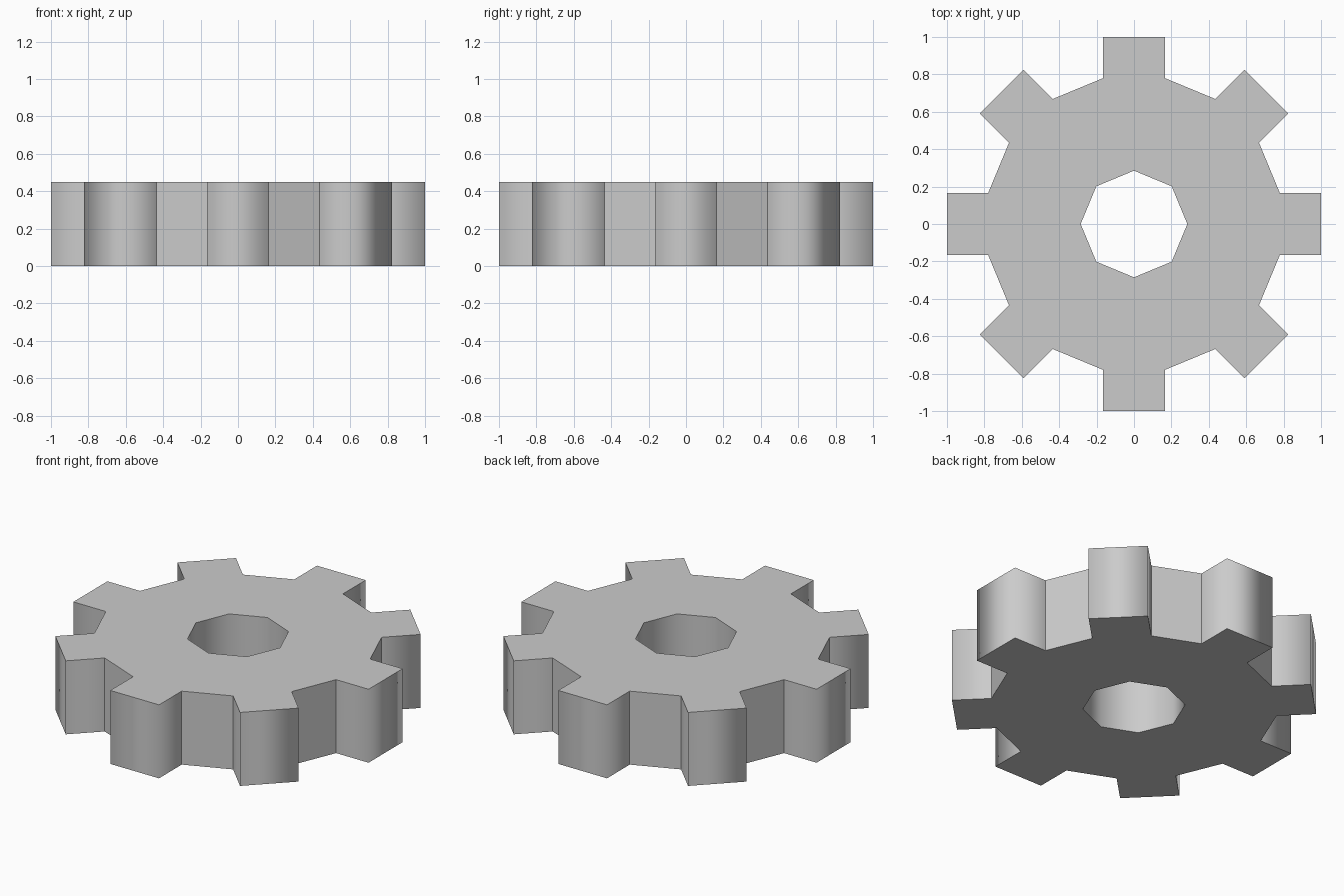
import bpy, bmesh
from math import pi
from mathutils import Matrix

if "Cube" in bpy.data.objects:
    bpy.data.objects.remove(bpy.data.objects["Cube"])

TEETH, HEIGHT = 8, 0.45
ROOT, TIP, HALF_W, BORE = 0.78, 1.0, 0.165, 0.285

bm = bmesh.new()

# One tooth section: bore corner, root and tip corners, repeated round the axis
section = [(BORE, 0), (ROOT, -HALF_W), (TIP, -HALF_W), (TIP, HALF_W), (ROOT, HALF_W)]
rings = []
for i in range(TEETH):
    rot = Matrix.Rotation(2 * pi * i / TEETH, 3, 'Z')
    rings.append([bm.verts.new(rot @ Matrix.Identity(3) @ bm_v) for bm_v in
                  [Matrix.Translation((x, y, 0)).to_translation() for x, y in section]])

# Flat gear face: tooth, wedge down to the bore, and the gap to the next tooth
for i, (b, r0, t0, t1, r1) in enumerate(rings):
    nxt = rings[(i + 1) % TEETH]
    bm.faces.new((r0, t0, t1, r1))
    bm.faces.new((b, r0, r1))
    bm.faces.new((b, r1, nxt[1], nxt[0]))

# Extrude to full thickness, keeping the bottom
ext = bmesh.ops.extrude_face_region(bm, geom=bm.faces[:], use_keep_orig=True)
top = [g for g in ext["geom"] if isinstance(g, bmesh.types.BMVert)]
bmesh.ops.translate(bm, verts=top, vec=(0, 0, HEIGHT))
bmesh.ops.recalc_face_normals(bm, faces=bm.faces[:])

# Tooth and bore walls shade smooth; rims and tooth roots stay sharp
for f in bm.faces:
    f.smooth = abs(f.normal.z) < 0.5
for e in bm.edges:
    a, b = e.verts
    upright = abs(a.co.z - b.co.z) > 0.1
    r = a.co.xy.length
    e.smooth = upright and (r < 0.5 or r > 0.9)

mesh = bpy.data.meshes.new("gear_wheel")
bm.to_mesh(mesh)
bm.free()
gear = bpy.data.objects.new("gear_wheel", mesh)
bpy.context.collection.objects.link(gear)
